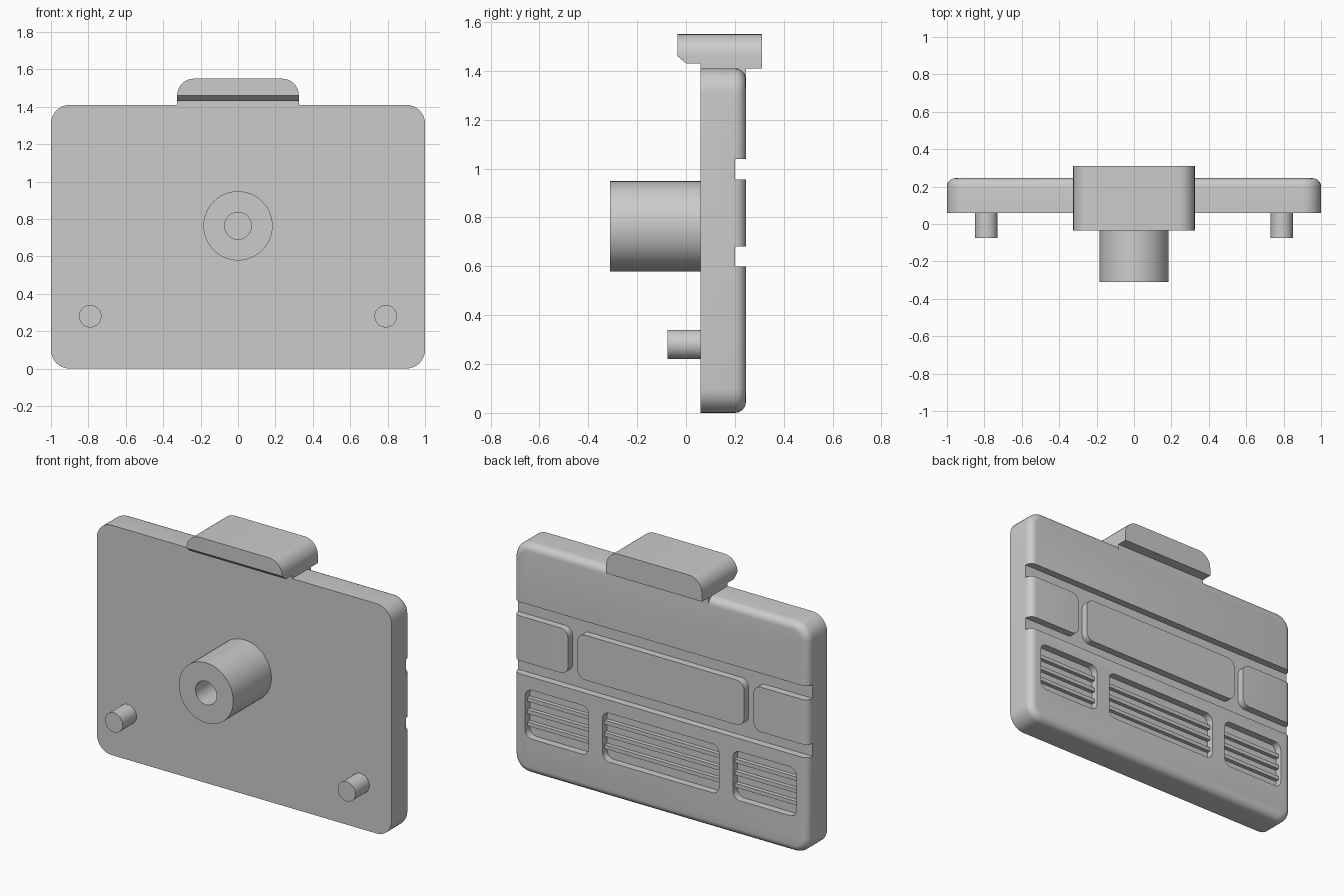
import bpy, bmesh, math

if "Cube" in bpy.data.objects:
    bpy.data.objects.remove(bpy.data.objects["Cube"])

grey = bpy.data.materials.new("plain_grey")
grey.diffuse_color = (0.6, 0.6, 0.6, 1)
grey.use_nodes = True
grey.node_tree.nodes["Principled BSDF"].inputs["Base Color"].default_value = grey.diffuse_color

FRONT, FLOOR, BACK = 0.06, 0.2, 0.245   # plate front, recess floor, plate back (y)


def rounded(x0, x1, z0, z1, r, n=8):
    """Outline of a rounded rectangle as (x, z) points."""
    pts = []
    for cx, cz, a in ((x1 - r, z1 - r, 0), (x0 + r, z1 - r, 90),
                      (x0 + r, z0 + r, 180), (x1 - r, z0 + r, 270)):
        for i in range(n + 1):
            t = math.radians(a + 90 * i / n)
            pts.append((cx + r * math.cos(t), cz + r * math.sin(t)))
    return pts


def finish(name, bm, smooth=True):
    bmesh.ops.recalc_face_normals(bm, faces=bm.faces)
    me = bpy.data.meshes.new(name)
    bm.to_mesh(me)
    bm.free()
    ob = bpy.data.objects.new(name, me)
    bpy.context.collection.objects.link(ob)
    me.materials.append(grey)
    if smooth:
        shade(ob)
    return ob


def shade(ob):
    bpy.ops.object.select_all(action='DESELECT')
    ob.select_set(True)
    bpy.context.view_layer.objects.active = ob
    bpy.ops.object.shade_smooth_by_angle(angle=math.radians(30))


def loft(name, rings, closed=False, smooth=True):
    """Skin a list of point rings; closed joins last to first instead of capping."""
    bm = bmesh.new()
    vs = [[bm.verts.new(p) for p in ring] for ring in rings]
    pairs = list(zip(vs, vs[1:])) + ([(vs[-1], vs[0])] if closed else [])
    n = len(vs[0])
    for a, b in pairs:
        for i in range(n):
            j = (i + 1) % n
            bm.faces.new((a[i], a[j], b[j], b[i]))
    if not closed:
        bm.faces.new(vs[0])
        bm.faces.new(vs[-1])
    return finish(name, bm, smooth)


def prism(name, outline, y0, y1, smooth=False):
    return loft(name, [[(x, y, z) for x, z in outline] for y in (y0, y1)], smooth=smooth)


def circle(x, z, r, y, n=48):
    return [(x + r * math.cos(2 * math.pi * i / n), y,
             z + r * math.sin(2 * math.pi * i / n)) for i in range(n)]


def box(name, x0, x1, y0, y1, z0, z1):
    return prism(name, [(x0, z0), (x1, z0), (x1, z1), (x0, z1)], y0, y1)


def cut(target, cutter):
    """Apply a boolean difference and discard the cutter."""
    m = target.modifiers.new("cut", 'BOOLEAN')
    m.operation, m.solver, m.object = 'DIFFERENCE', 'EXACT', cutter
    bpy.context.view_layer.objects.active = target
    bpy.ops.object.modifier_apply(modifier=m.name)
    bpy.data.objects.remove(cutter)


# Plate with a rounded back rim
R = BACK - FLOOR
rings = [[(x, FRONT, z) for x, z in rounded(-1, 1, 0, 1.41, 0.1)]]
for k in range(7):
    t = math.pi / 2 * k / 6
    d = R * (1 - math.cos(t))
    rings.append([(x, FLOOR + R * math.sin(t), z)
                  for x, z in rounded(-1 + d, 1 - d, d, 1.41 - d, 0.1 - d)])
plate = loft("plate", rings, smooth=False)

# Recessed band that leaves three raised pads standing
band = box("band_cutter", -1.1, 1.1, FLOOR, 0.3, 0.6, 1.04)
for x0, x1 in ((-1.3, -0.63), (-0.565, 0.565), (0.63, 1.3)):
    cut(band, prism("pad_cutter", rounded(x0, x1, 0.68, 0.955, 0.05), 0.15, 0.35))
cut(plate, band)

# Vent recesses with horizontal slats
for name, x0, x1 in (("left", -0.92, -0.49), ("middle", -0.395, 0.395), ("right", 0.49, 0.92)):
    cut(plate, prism("vent_cutter", rounded(x0, x1, 0.22, 0.52, 0.045), FLOOR, 0.3))
    for i in range(3):
        z = 0.295 + 0.075 * i
        box(f"{name}_vent_slat_{i + 1}", x0, x1, FLOOR - 0.01, FLOOR + 0.025, z - 0.012, z + 0.012)
shade(plate)

# Hollow boss on the front
loft("boss", [circle(0, 0.763, r, y) for r, y in
              ((0.185, 0.07), (0.185, -0.31), (0.072, -0.31), (0.072, 0.07))], closed=True)

# Locating pins
for name, x in (("left_pin", -0.79), ("right_pin", 0.79)):
    loft(name, [circle(x, 0.28, 0.06, y, 32) for y in (0.07, -0.075)])

# Top grip: side profile extruded across, upper end edges rounded
profile = [(-0.035, 1.55), (0.31, 1.55), (0.31, 1.41), (BACK, 1.41), (BACK, 1.36),
           (FRONT, 1.36), (FRONT, 1.43), (0, 1.43), (-0.035, 1.46)]
bm = bmesh.new()
ends = [[bm.verts.new((x, y, z)) for y, z in profile] for x in (-0.325, 0.325)]
for e in ends:
    bm.faces.new(e)
for i in range(len(profile)):
    j = (i + 1) % len(profile)
    bm.faces.new((ends[0][i], ends[0][j], ends[1][j], ends[1][i]))
bmesh.ops.recalc_face_normals(bm, faces=bm.faces)
top_ends = [e for e in bm.edges if all(v.co.z > 1.54 for v in e.verts)
            and abs(e.verts[0].co.x - e.verts[1].co.x) < 0.01]
bmesh.ops.bevel(bm, geom=top_ends, offset=0.088, segments=8, profile=0.5, affect='EDGES')
finish("top_grip", bm)
